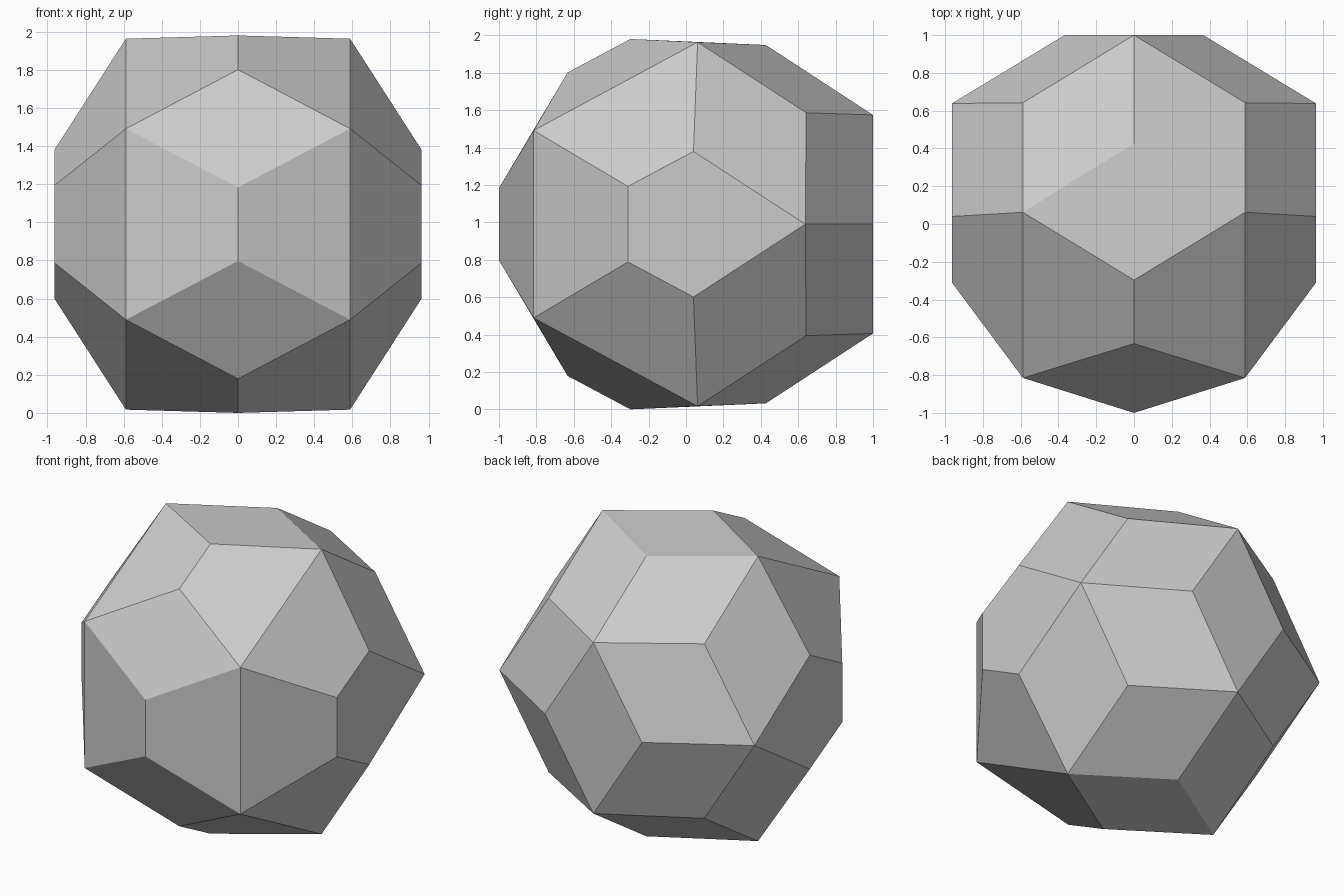
import bpy, bmesh, math

cube = bpy.data.objects.get("Cube")
if cube:
    bpy.data.objects.remove(cube, do_unlink=True)

MID = 0.99  # height of the horizontal symmetry plane

# Corners of one quarter (x >= 0, height above the middle >= 0)
QUARTER = [
    (0, -0.297, 0.99), (0, 0.427, 0.958), (0, -0.633, 0.811),    # centre line
    (0, -1.0, 0.193), (0, 1.0, 0.584),
    (0.588, 0.062, 0.973), (0.588, -0.815, 0.501), (0.588, 0.642, 0.596),
    (0.964, 0.04, 0.389), (0.964, -0.31, 0.202), (0.964, 0.638, 0),  # side pentagon
    (0.367, 1.0, 0),                                             # back rhombus tip
]

# Mirror the corners left-right and up-down, then wrap them in a hull
corners = {(sx * x, y, MID + sz * h)
           for x, y, h in QUARTER for sx in (1, -1) for sz in (1, -1)}
bm = bmesh.new()
for co in sorted(corners):
    bm.verts.new(co)
bmesh.ops.convex_hull(bm, input=bm.verts[:])

# Merge hull triangles into flat rhombi, trapezoids and pentagons
bmesh.ops.dissolve_limit(bm, angle_limit=math.radians(10),
                         verts=bm.verts[:], edges=bm.edges[:])
bmesh.ops.recalc_face_normals(bm, faces=bm.faces[:])

mesh = bpy.data.meshes.new("faceted_ball")
bm.to_mesh(mesh)
bm.free()
ball = bpy.data.objects.new("faceted_ball", mesh)
bpy.context.collection.objects.link(ball)

# Plain grey surface
grey = bpy.data.materials.new("light_grey")
grey.use_nodes = True
colour = (0.6, 0.6, 0.6, 1)
grey.diffuse_color = colour
grey.node_tree.nodes["Principled BSDF"].inputs["Base Color"].default_value = colour
mesh.materials.append(grey)
